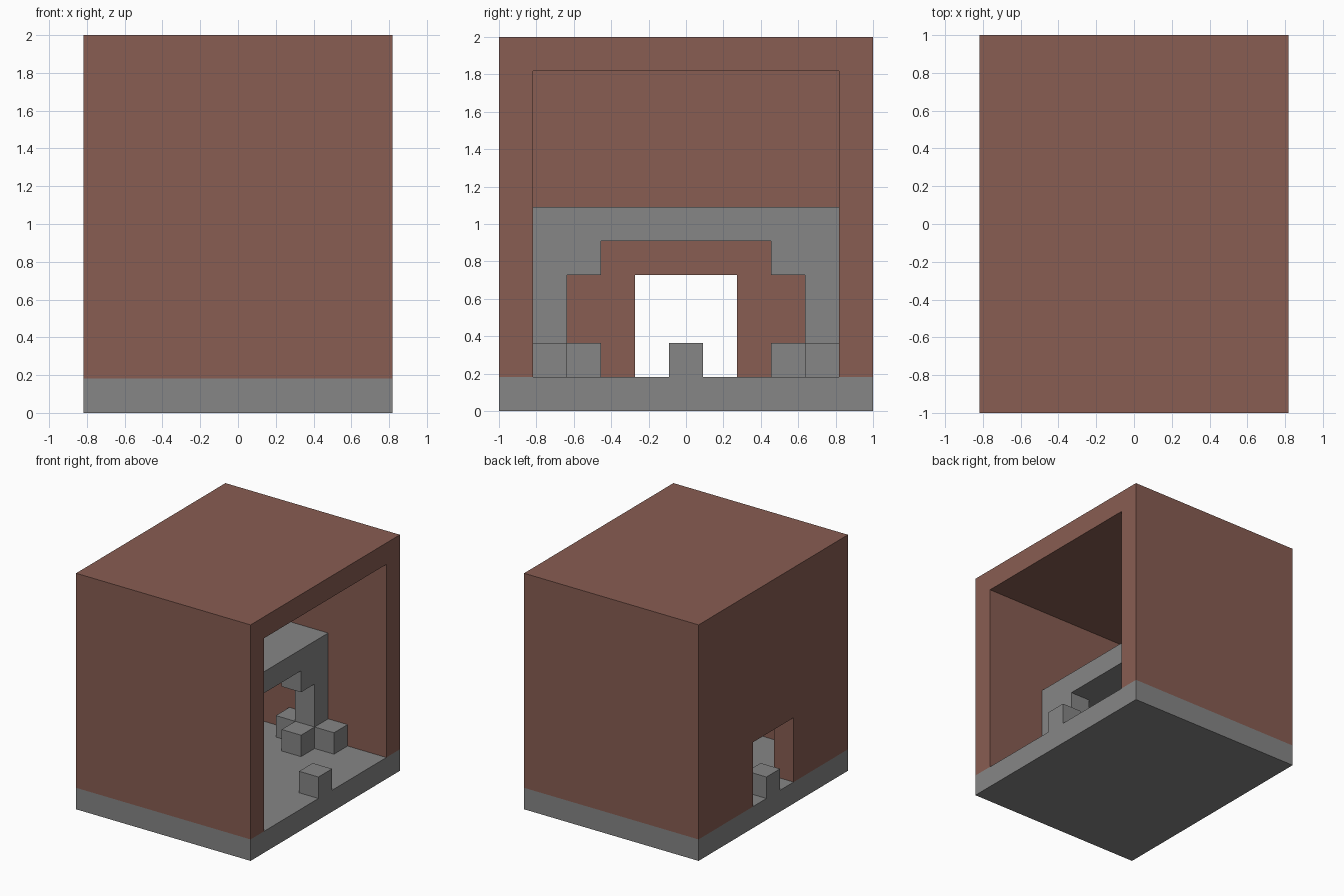
import bpy, bmesh
from mathutils import Vector

U = 2 / 11  # one building block

cube = bpy.data.objects.get("Cube")
if cube:
    bpy.data.objects.remove(cube, do_unlink=True)


def material(name, rgb):
    m = bpy.data.materials.new(name)
    m.use_nodes = True
    m.diffuse_color = (*rgb, 1)
    m.node_tree.nodes["Principled BSDF"].inputs["Base Color"].default_value = (*rgb, 1)
    return m


brick = material("red_brown_brick", (0.246, 0.109, 0.084))
stone = material("grey_stone", (0.238, 0.238, 0.238))


def extrude_profile(name, half, x0, x1, mat):
    """Mirror a half outline (y, z) across y = 0 and extrude it from x0 to x1, in blocks."""
    outline = half + [(-y, z) for y, z in reversed(half)]
    bm = bmesh.new()
    face = bm.faces.new([bm.verts.new((x0 * U, y * U, z * U)) for y, z in outline])
    new = bmesh.ops.extrude_face_region(bm, geom=[face], use_keep_orig=True)["geom"]
    moved = [g for g in new if isinstance(g, bmesh.types.BMVert)]
    bmesh.ops.translate(bm, verts=moved, vec=Vector(((x1 - x0) * U, 0, 0)))
    bmesh.ops.recalc_face_normals(bm, faces=bm.faces)
    mesh = bpy.data.meshes.new(name)
    bm.to_mesh(mesh)
    bm.free()
    mesh.materials.append(mat)
    obj = bpy.data.objects.new(name, mesh)
    bpy.context.collection.objects.link(obj)
    return obj


def block(name, x, y):
    """A single stone block resting on the floor, centred at x, y in blocks."""
    obj = extrude_profile(name, [(0.5, 1), (0.5, 2)], x - 0.5, x + 0.5, stone)
    obj.location.y = y * U


# Floor slab
extrude_profile("floor", [(5.5, 0), (5.5, 1)], -4.5, 4.5, stone)

# Side walls and roof, open toward +x
extrude_profile("walls_and_roof", [(4.5, 10), (4.5, 1), (5.5, 1), (5.5, 11)],
                -3.5, 4.5, brick)

# End wall with a doorway
extrude_profile("doorway_wall", [(1.5, 4), (1.5, 1), (5.5, 1), (5.5, 11)],
                -4.5, -3.5, brick)

# Upper floor carried by a stepped arch
extrude_profile("upper_floor", [(4.5, 5), (4.5, 6)], -3.5, 1.5, stone)
extrude_profile("arch", [(2.5, 5), (2.5, 4), (3.5, 4), (3.5, 1), (4.5, 1), (4.5, 5)],
                0.5, 1.5, stone)

# Blocks around the foot of each arch leg
for side, s in (("left", 1), ("right", -1)):
    block(f"{side}_outer_foot", 2, 4 * s)
    block(f"{side}_rear_foot", 0, 4 * s)
    block(f"{side}_inner_foot", 1, 3 * s)

# Short posts in the middle of both openings
block("opening_post", 4, 0)
block("doorway_post", -4, 0)
